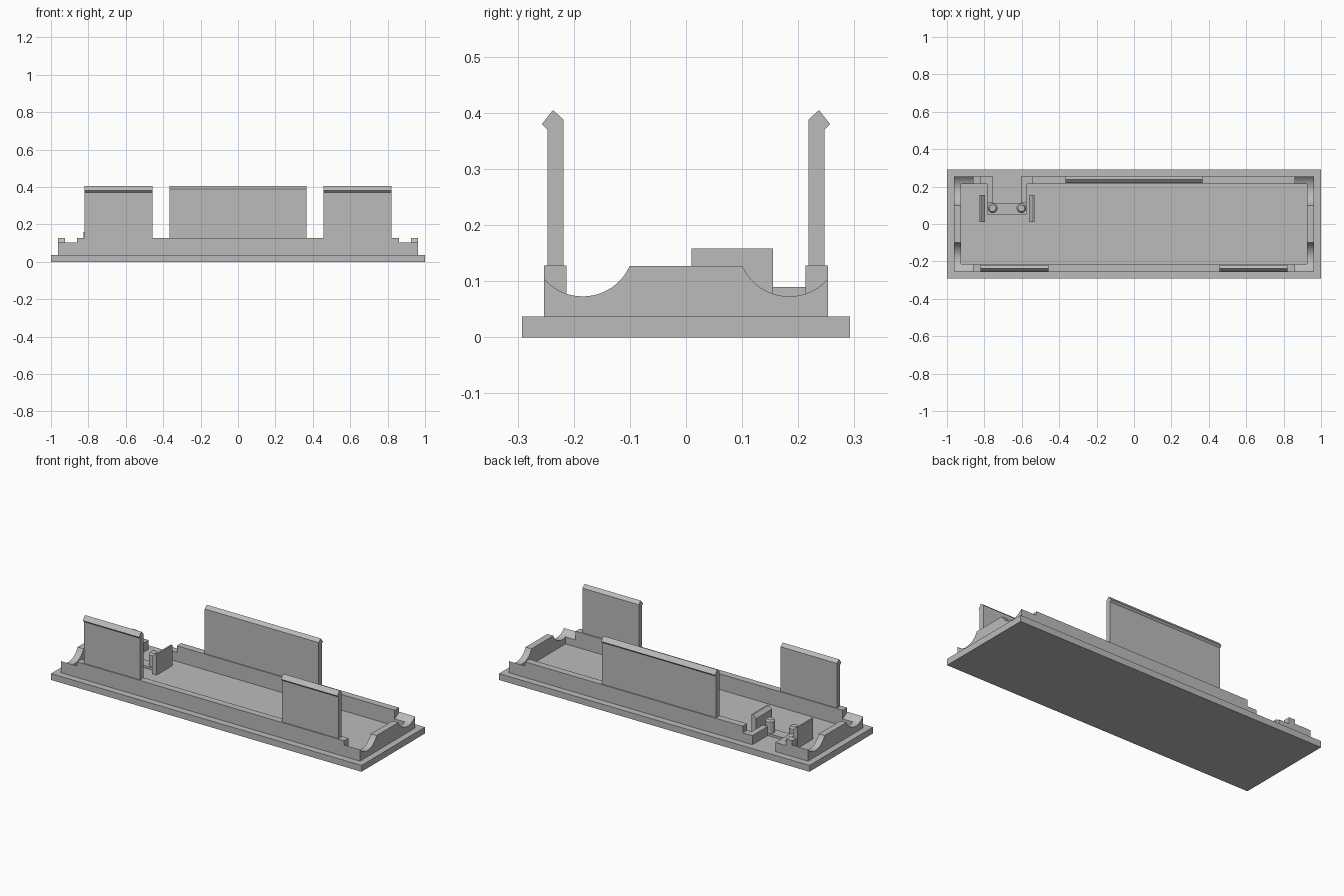
import bpy, bmesh, math

if "Cube" in bpy.data.objects:
    bpy.data.objects.remove(bpy.data.objects["Cube"])

grey = bpy.data.materials.new("plain grey")
grey.diffuse_color = (0.5, 0.5, 0.5, 1)
grey.use_nodes = True
grey.node_tree.nodes["Principled BSDF"].inputs["Base Color"].default_value = grey.diffuse_color

BASE, RIM = 0.037, 0.128          # top of plate, top of rim
OX, OY, IX, IY = 0.963, 0.253, 0.925, 0.213
NOTCH_Y, NOTCH_Z, NOTCH_R = 0.184, 0.165, 0.092


def prism(name, pts, a, b, axis="x"):
    """Extrude a closed profile from a to b; (y, z) along x or (x, z) along y."""
    place = (lambda p, t: (t, p[0], p[1])) if axis == "x" else (lambda p, t: (p[0], t, p[1]))
    bm = bmesh.new()
    lo = [bm.verts.new(place(p, a)) for p in pts]
    hi = [bm.verts.new(place(p, b)) for p in pts]
    bm.faces.new(lo)
    bm.faces.new(hi)
    n = len(pts)
    for i in range(n):
        j = (i + 1) % n
        bm.faces.new((lo[i], lo[j], hi[j], hi[i]))
    bmesh.ops.recalc_face_normals(bm, faces=bm.faces)
    return finish(name, bm)


def finish(name, bm):
    me = bpy.data.meshes.new(name)
    bm.to_mesh(me)
    bm.free()
    me.materials.append(grey)
    ob = bpy.data.objects.new(name, me)
    bpy.context.collection.objects.link(ob)
    bpy.context.view_layer.objects.active = ob
    for o in bpy.context.selected_objects:
        o.select_set(False)
    ob.select_set(True)
    bpy.ops.object.shade_smooth_by_angle(angle=math.radians(30))
    return ob


def box(name, x0, x1, y0, y1, z0, z1):
    return prism(name, [(y0, z0), (y1, z0), (y1, z1), (y0, z1)], x0, x1)


def notch(y0, y1, n):
    """Points along the round screw notch between two y values."""
    ys = [y0 + (y1 - y0) * i / n for i in range(n + 1)]
    return [(y, NOTCH_Z - math.sqrt(NOTCH_R**2 - (y - NOTCH_Y)**2)) for y in ys]


# base plate
box("base_plate", -1, 1, -0.292, 0.292, 0, BASE)

# end walls with two round notches, and notched corners of the long walls
half = notch(0.1, OY, 18)
end_profile = [(-OY, BASE), (OY, BASE)] + half[::-1] + [(-y, z) for y, z in half]
corner = [(IY, BASE), (OY, BASE)] + notch(IY, OY, 6)[::-1]
for s in (-1, 1):
    prism("end_wall", end_profile, s * IX, s * OX)
    for t in (-1, 1):
        prism("rim_corner", [(t * y, z) for y, z in corner], s * 0.86, s * IX)

# long walls, the back one open for the connector
box("front_wall", -0.86, 0.86, -OY, -IY, BASE, RIM)
box("back_wall", -0.543, 0.86, IY, OY, BASE, RIM)
box("back_wall_stub", -0.86, -0.82, IY, OY, BASE, RIM)
box("back_wall_low_left", -0.82, -0.753, IY, OY, BASE, 0.09)
box("back_wall_low_right", -0.605, -0.543, IY, OY, BASE, 0.09)

# tall snap tabs with barbed tips
tab = [(0.218, 0.1), (0.247, 0.1), (0.247, 0.37), (0.257, 0.38), (0.237, 0.405), (0.218, 0.388)]
for s in (-1, 1):
    prism("front_snap_tab", [(-y, z) for y, z in tab], s * 0.457, s * 0.82)
prism("back_snap_tab", tab, -0.367, 0.367)

# connector holder: pad, side rails, clips and pegs
CX = -0.679
box("connector_pad", CX - 0.107, CX + 0.107, 0.05, 0.112, BASE, 0.05)
for s in (-1, 1):
    x = lambda d: CX + s * d
    box("connector_rail", x(0.074), x(0.107), 0.112, IY, BASE, 0.09)
    clip = [(x(0.12), BASE), (x(0.147), BASE), (x(0.147), 0.158), (x(0.138), 0.158), (x(0.118), 0.14)]
    prism("connector_clip", clip, 0.01, 0.155, "y")
    bm = bmesh.new()
    for r0, r1, z0, z1 in ((0.026, 0.026, BASE, 0.115), (0.026, 0.018, 0.115, 0.125)):
        v = bmesh.ops.create_cone(bm, cap_ends=True, segments=24, radius1=r0, radius2=r1, depth=z1 - z0)["verts"]
        bmesh.ops.translate(bm, verts=v, vec=(x(0.077), 0.085, (z0 + z1) / 2))
    finish("connector_peg", bm)
